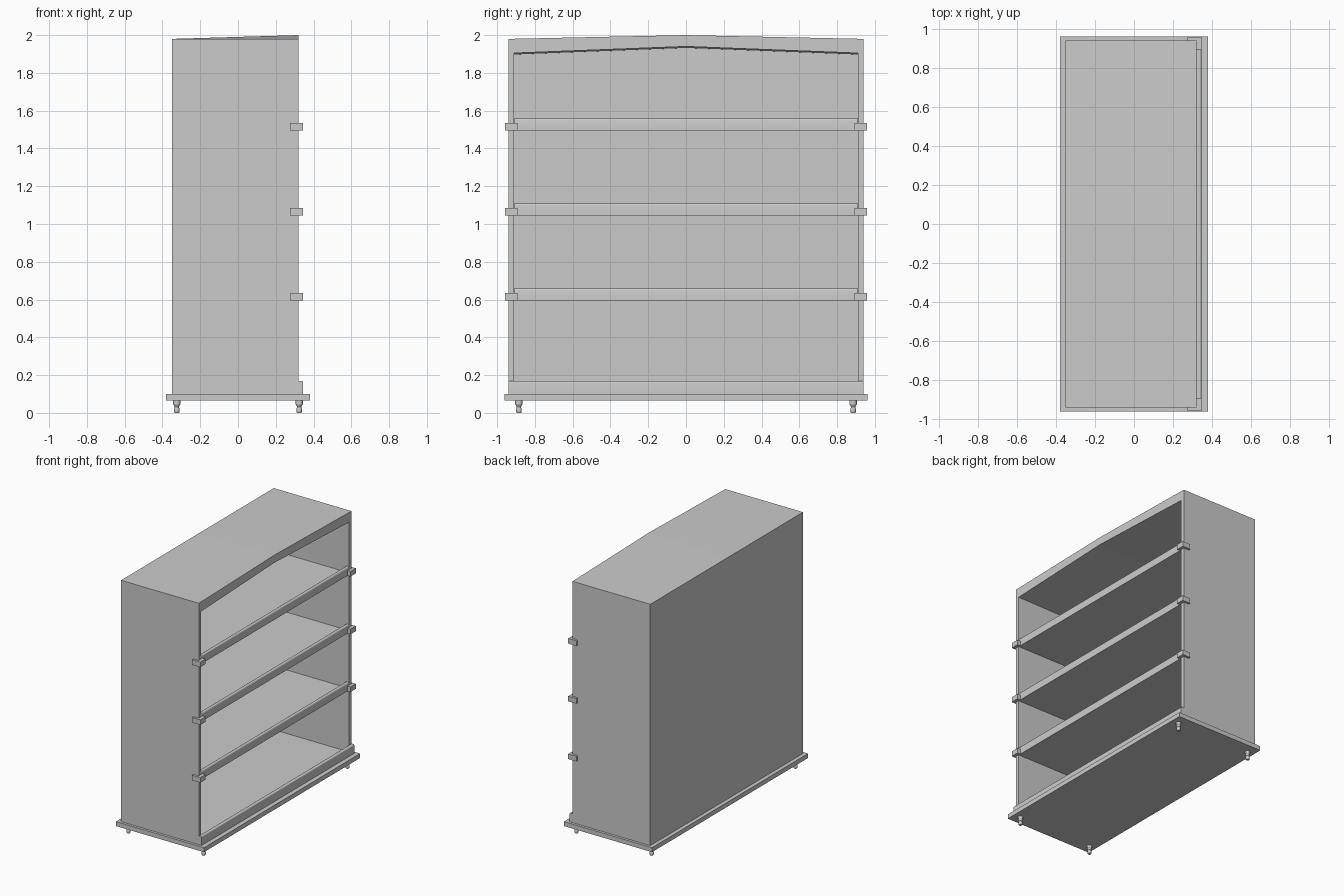
import bpy, bmesh, math

if "Cube" in bpy.data.objects:
    bpy.data.objects.remove(bpy.data.objects["Cube"])


def finish(name, bm, smooth=False):
    bmesh.ops.recalc_face_normals(bm, faces=bm.faces)
    me = bpy.data.meshes.new(name)
    bm.to_mesh(me)
    bm.free()
    ob = bpy.data.objects.new(name, me)
    bpy.context.collection.objects.link(ob)
    if smooth:
        bpy.context.view_layer.objects.active = ob
        ob.select_set(True)
        bpy.ops.object.shade_smooth_by_angle(angle=math.radians(35))
        ob.select_set(False)
    return ob


def box(name, x0, x1, y0, y1, z0, z1):
    bm = bmesh.new()
    bmesh.ops.create_cube(bm, size=1)
    for v in bm.verts:
        v.co = (x0 + (v.co.x + .5) * (x1 - x0),
                y0 + (v.co.y + .5) * (y1 - y0),
                z0 + (v.co.z + .5) * (z1 - z0))
    return finish(name, bm)


def bar(name, profile, y):
    """Sweep an (x, z) profile from -y to y."""
    bm = bmesh.new()
    f = bm.faces.new([bm.verts.new((px, -y, pz)) for px, pz in profile])
    r = bmesh.ops.extrude_face_region(bm, geom=[f])
    for v in r["geom"]:
        if isinstance(v, bmesh.types.BMVert):
            v.co.y = y
    return finish(name, bm, True)


def lip(x0, x1, z0, z1, r):
    """Rectangle profile with rounded top corners."""
    pts = [(x0, z0), (x1, z0)]
    for cx, start in ((x1 - r, 0), (x0 + r, 90)):
        for k in range(5):
            a = math.radians(start + k * 22.5)
            pts.append((cx + r * math.cos(a), z1 - r + r * math.sin(a)))
    return pts


# Plinth, floor, sides and back
box("base_slab", -.38, .38, -.96, .96, .065, .10)
box("floor_panel", -.34, .32, -.92, .92, .095, .115)
box("back_panel", -.35, -.325, -.94, .94, .10, 1.95)
for s, side in ((-1, "left"), (1, "right")):
    y0, y1 = sorted((s * .91, s * .94))
    box(side + "_side_panel", -.35, .32, y0, y1, .10, 1.92)

# Peaked top: the ridge rises towards the open front
bm = bmesh.new()
rings = []
for x, peak, drop in ((-.35, 1.98, .008), (.32, 2.0, 0)):
    outline = [(-.94, 1.98), (0, peak), (.94, 1.98), (.94, 1.903),
               (.91, 1.905 - drop), (0, 1.94 - drop),
               (-.91, 1.905 - drop), (-.94, 1.903)]
    rings.append([bm.verts.new((x, y, z)) for y, z in outline])
for i in range(8):
    j = (i + 1) % 8
    bm.faces.new((rings[0][i], rings[0][j], rings[1][j], rings[1][i]))
for ring in rings:
    # end caps split at the centre line
    bm.faces.new((ring[0], ring[1], ring[5], ring[6], ring[7]))
    bm.faces.new((ring[1], ring[2], ring[3], ring[4], ring[5]))
finish("arched_top", bm)

# Rounded front trim on the plinth
bar("base_trim", lip(.318, .345, .10, .17, .009), .94)

# Shelves with rounded front lips and corner clips
for n, z in enumerate((.595, 1.045, 1.495)):
    box(f"shelf_{n}", -.33, .30, -.91, .91, z, z + .015)
    bar(f"shelf_lip_{n}", lip(.293, .319, z, z + .065, .0125), .909)
    for s, side in ((-1, "left"), (1, "right")):
        for part, x0, x1, a, b in (("outer", .275, .345, .938, .957),
                                   ("front", .318, .345, .893, .94)):
            y0, y1 = sorted((s * a, s * b))
            box(f"{side}_clip_{part}_{n}", x0, x1, y0, y1, z, z + .04)

# Turned feet
foot = [(0, 0), (.012, 0), (.015, .008), (.015, .02), (.011, .03),
        (.014, .038), (.019, .045), (.019, .066), (0, .066)]
for sx in (-1, 1):
    for sy in (-1, 1):
        bm = bmesh.new()
        vs = [bm.verts.new((r, 0, z)) for r, z in foot]
        es = [bm.edges.new(p) for p in zip(vs, vs[1:])]
        bmesh.ops.spin(bm, geom=vs + es, cent=(0, 0, 0), axis=(0, 0, 1),
                       angle=2 * math.pi, steps=16)
        bmesh.ops.remove_doubles(bm, verts=bm.verts, dist=1e-4)
        ob = finish("foot", bm, True)
        ob.location = (sx * .324, sy * .885, 0)
